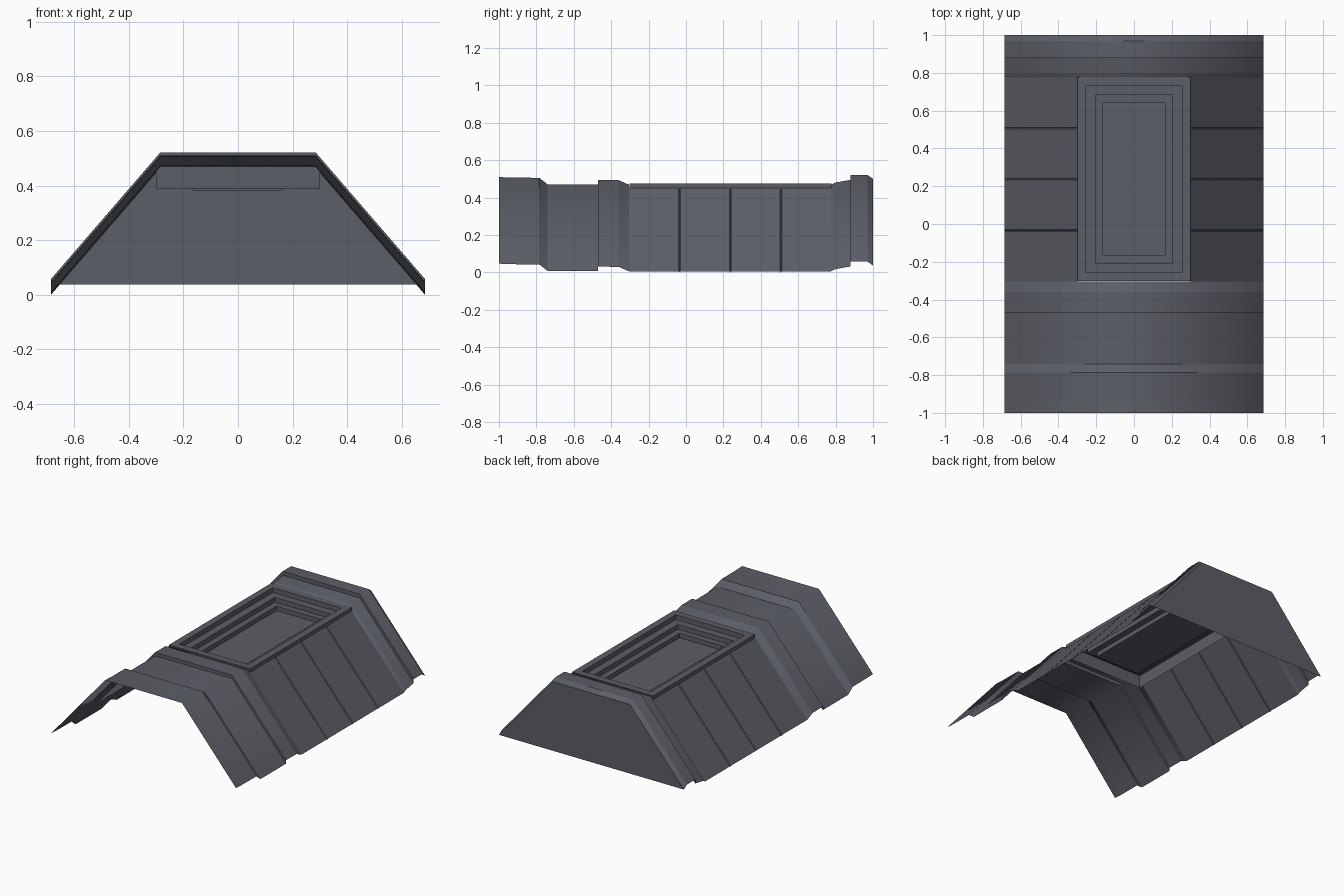
import bpy, bmesh

if "Cube" in bpy.data.objects:
    bpy.data.objects.remove(bpy.data.objects["Cube"])

metal = bpy.data.materials.new("blue grey metal")
metal.diffuse_color = (0.105, 0.112, 0.133, 1)
metal.use_nodes = True
metal.node_tree.nodes["Principled BSDF"].inputs["Base Color"].default_value = metal.diffuse_color

HALF, TOP_HALF, RISE = 0.685, 0.285, 0.463
BASE = 0.006


def finish(name, bm):
    mesh = bpy.data.meshes.new(name)
    bm.to_mesh(mesh)
    bm.free()
    mesh.materials.append(metal)
    obj = bpy.data.objects.new(name, mesh)
    bpy.context.collection.objects.link(obj)
    return obj


def sweep(name, section, path, smooth=False):
    """Sweep an (x, z) section along (y, lift) stations as an open sheet."""
    bm = bmesh.new()
    rows = [[bm.verts.new((x, y, z + lift)) for x, z in section] for y, lift in path]
    for a, b in zip(rows, rows[1:]):
        for i in range(len(section) - 1):
            f = bm.faces.new((a[i], a[i + 1], b[i + 1], b[i]))
            f.smooth = smooth
    # folds across the sweep stay crisp, the shoulders are shaded smooth
    for e in bm.edges:
        if abs(e.verts[0].co.y - e.verts[1].co.y) < 1e-5:
            e.smooth = False
    bm.normal_update()
    return finish(name, bm)


# Trapezoid shell sections, front and back
arch = [(-HALF, 0), (-TOP_HALF, RISE), (TOP_HALF, RISE), (HALF, 0)]
sweep("front_roof_arch", arch, [
    (-1, 0.047), (-0.94, 0.044), (-0.785, 0.043), (-0.74, 0.008), (-0.47, 0.008),
    (-0.47, 0.031), (-0.36, 0.030), (-0.305, BASE)], True)
sweep("back_roof_arch", arch, [
    (0.775, BASE), (0.80, 0.018), (0.88, 0.032), (0.88, 0.058),
    (0.97, 0.058), (1, 0.037)], True)

# Sloped side panels with narrow grooves between them
panel_path = [(-0.305, BASE)]
for y in (-0.035, 0.237, 0.507):
    panel_path += [(y - 0.005, BASE), (y, 0), (y + 0.005, BASE)]
panel_path.append((0.775, BASE))
inner_z = RISE * (HALF - 0.3) / (HALF - TOP_HALF)
sweep("left_side_panels", [(-HALF, 0), (-0.3, inner_z)], panel_path)
sweep("right_side_panels", [(0.3, inner_z), (HALF, 0)], panel_path)

# Flat wall closing the back
bm = bmesh.new()
bm.faces.new([bm.verts.new((x, 1, z + 0.037)) for x, z in arch])
bmesh.ops.reverse_faces(bm, faces=bm.faces[:])
bm.normal_update()
if bm.faces[:][0].normal.y < 0:
    bmesh.ops.reverse_faces(bm, faces=bm.faces[:])
finish("back_wall", bm)

# Stepped skylight recess: nested rectangles (inset, z), ending in a floor
steps = [(0, 0.39), (0, 0.476), (0.045, 0.476), (0.045, 0.444), (0.095, 0.444),
         (0.095, 0.412), (0.137, 0.412), (0.137, 0.382)]
bm = bmesh.new()
rings = []
for d, z in steps:
    x, y0, y1 = 0.3 - d, -0.302 + d, 0.777 - d
    rings.append([bm.verts.new(p) for p in
                  ((-x, y0, z), (x, y0, z), (x, y1, z), (-x, y1, z))])
for a, b in zip(rings, rings[1:]):
    for i in range(4):
        j = (i + 1) % 4
        bm.faces.new((a[i], a[j], b[j], b[i]))
bm.faces.new(rings[-1])
finish("stepped_skylight", bm)
